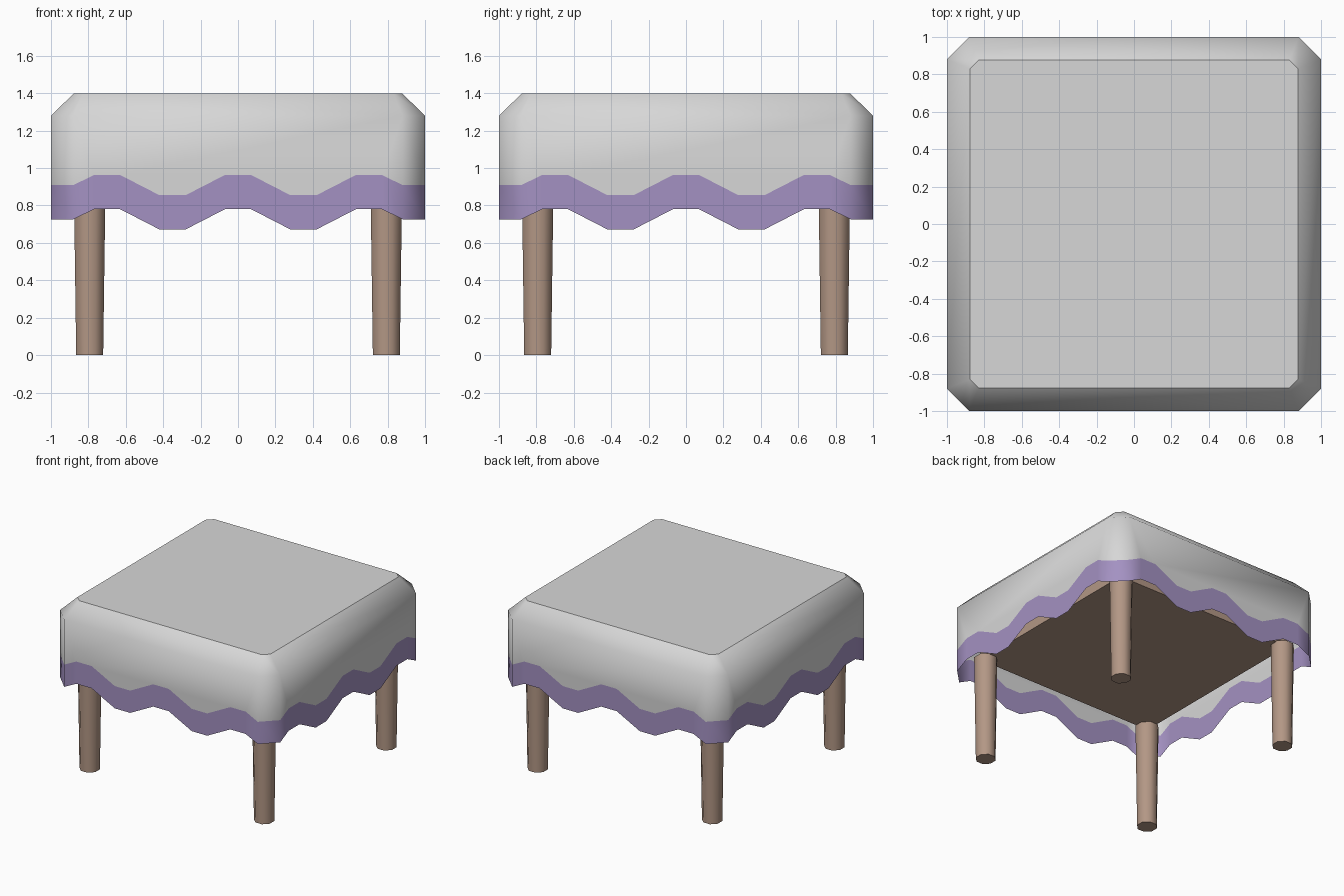
import bpy, bmesh
from math import pi
from mathutils import Matrix, Vector

cube = bpy.data.objects.get("Cube")
if cube:
    bpy.data.objects.remove(cube, do_unlink=True)


def material(name, colour):
    m = bpy.data.materials.new(name)
    m.use_nodes = True
    m.diffuse_color = (*colour, 1)
    m.node_tree.nodes["Principled BSDF"].inputs["Base Color"].default_value = (*colour, 1)
    return m


def make_object(name, bm, *mats):
    me = bpy.data.meshes.new(name)
    bmesh.ops.recalc_face_normals(bm, faces=bm.faces)
    bm.to_mesh(me)
    bm.free()
    ob = bpy.data.objects.new(name, me)
    bpy.context.collection.objects.link(ob)
    for m in mats:
        me.materials.append(m)


def ring(bm, side, points):
    """Repeat the (x, z) points of one side around all four sides."""
    return [bm.verts.new(Matrix.Rotation(k * pi / 2, 3, 'Z') @ Vector((x, -side, z)))
            for k in range(4) for x, z in points]


white = material("white cloth", (0.68, 0.68, 0.68))
purple = material("purple trim", (0.37, 0.285, 0.54))
wood = material("wood", (0.45, 0.31, 0.235))

# Wavy hem along one side: distance along the side and height
half_wave = [(0.07, 0.78), (0.28, 0.672), (0.42, 0.672), (0.63, 0.78), (0.77, 0.78), (0.88, 0.726)]
wave = [(-x, z) for x, z in reversed(half_wave)] + half_wave
TRIM = 0.183

# Tablecloth: flat top, sloped shoulder, skirt and trim
bm = bmesh.new()
top = ring(bm, 0.877, [(-0.83, 1.4), (0.83, 1.4)])
shoulder = ring(bm, 1.0, [(-0.88, 1.28), (0.88, 1.28)])
trim_top = ring(bm, 1.0, [(x, z + TRIM) for x, z in wave])
hem = ring(bm, 1.0, wave)

lid = bm.faces.new(top)
for i in range(8):
    j = (i + 1) % 8
    bm.faces.new((top[i], shoulder[i], shoulder[j], top[j]))
n, count = len(wave), len(hem)
for k in range(4):
    start, end = k * n, (k + 1) * n
    left, right, following = (shoulder[(2 * k + s) % 8] for s in range(3))
    bm.faces.new([left] + trim_top[start:end] + [right])
    bm.faces.new((right, trim_top[end - 1], trim_top[end % count], following))
for i in range(count):
    j = (i + 1) % count
    bm.faces.new((trim_top[i], hem[i], hem[j], trim_top[j])).material_index = 1
for f in bm.faces:
    f.smooth = f is not lid
for e in lid.edges:
    e.smooth = False
make_object("tablecloth", bm, white, purple)

# Wooden frame under the cloth
bm = bmesh.new()
bmesh.ops.create_cube(bm, size=1, matrix=Matrix.Translation((0, 0, 0.965)) @ Matrix.Diagonal((1.64, 1.64, 0.2, 1)))
make_object("table_frame", bm, wood)

# Tapered legs
for name, sx, sy in (("front_left_leg", 1, -1), ("front_right_leg", -1, -1),
                     ("back_left_leg", 1, 1), ("back_right_leg", -1, 1)):
    bm = bmesh.new()
    place = Matrix.Translation((sx * 0.793, sy * 0.793, 0.435)) @ Matrix.Rotation(pi / 8, 4, 'Z')
    bmesh.ops.create_cone(bm, cap_ends=True, segments=8, radius1=0.078, radius2=0.091, depth=0.87, matrix=place)
    bm.normal_update()
    for f in bm.faces:
        f.smooth = abs(f.normal.z) < 0.5
    for e in bm.edges:
        e.smooth = all(f.smooth for f in e.link_faces)
    make_object(name, bm, wood)
